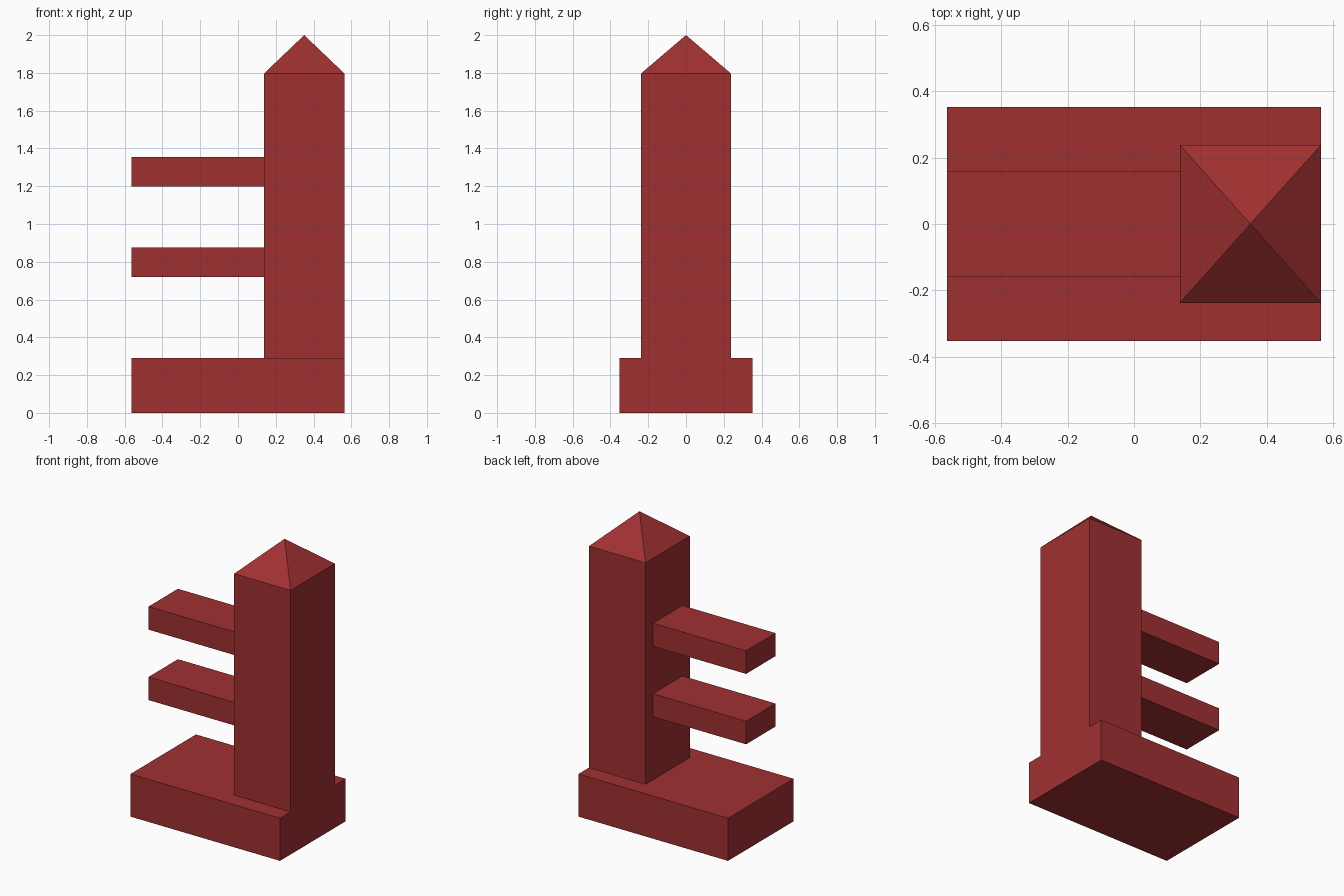
import bpy
import bmesh

default = bpy.data.objects.get("Cube")
if default:
    bpy.data.objects.remove(default, do_unlink=True)

# Single flat colour
red = bpy.data.materials.new("brick red")
red.use_nodes = True
colour = (0.352, 0.03, 0.031, 1)
red.diffuse_color = colour
red.node_tree.nodes["Principled BSDF"].inputs["Base Color"].default_value = colour

LEFT_END, RIGHT_END = -0.563, 0.563
TOWER_FACE = 0.138
BASE_TOP = 0.29


def block(name, x0, x1, half_depth, z0, z1, peak=None):
    """Box centred on y = 0, with an optional pyramid raised on its top face."""
    bm = bmesh.new()
    bmesh.ops.create_cube(bm, size=1)
    for v in bm.verts:
        v.co.x = x1 if v.co.x > 0 else x0
        v.co.y = half_depth if v.co.y > 0 else -half_depth
        v.co.z = z1 if v.co.z > 0 else z0
    if peak:
        top = [f for f in bm.faces if f.normal.z > 0.9]
        apex = bmesh.ops.poke(bm, faces=top)["verts"][0]
        apex.co.z = peak
    bmesh.ops.recalc_face_normals(bm, faces=bm.faces)
    mesh = bpy.data.meshes.new(name)
    bm.to_mesh(mesh)
    bm.free()
    mesh.materials.append(red)
    obj = bpy.data.objects.new(name, mesh)
    bpy.context.collection.objects.link(obj)
    return obj


# Plinth and the pointed tower standing flush with its end
block("base", LEFT_END, RIGHT_END, 0.352, 0, BASE_TOP)
block("tower", TOWER_FACE, RIGHT_END, 0.238, BASE_TOP, 1.797, peak=2.0)

# Two arms reaching out from the tower
for name, bottom in (("lower_arm", 0.719), ("upper_arm", 1.198)):
    block(name, LEFT_END, TOWER_FACE, 0.158, bottom, bottom + 0.157)
